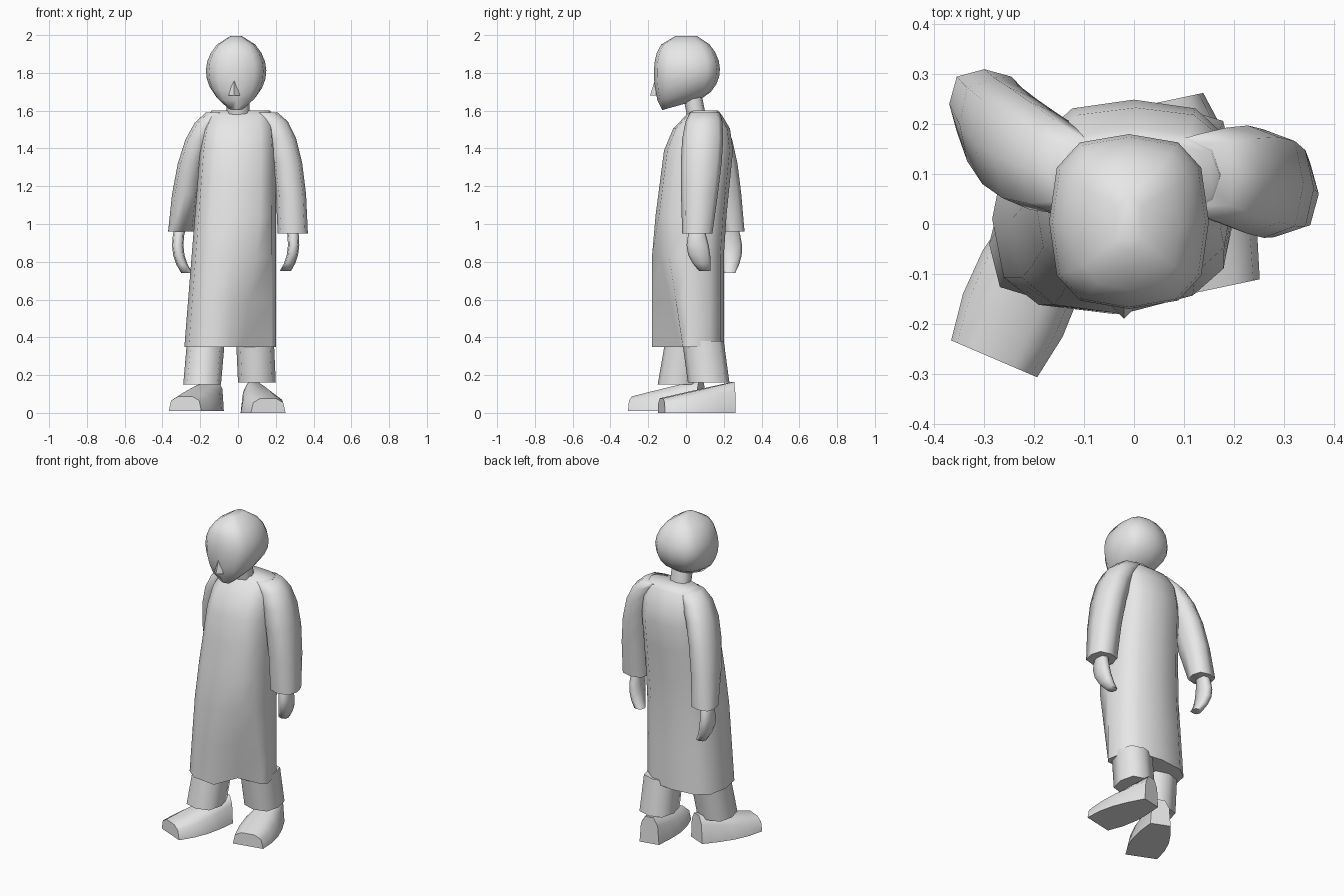
import bpy, bmesh, math
from math import sin, cos, pi
from mathutils import Vector

if "Cube" in bpy.data.objects:
    bpy.data.objects.remove(bpy.data.objects["Cube"])

colour = (0.8, 0.8, 0.8, 1)
grey = bpy.data.materials.new("plain_grey")
grey.use_nodes = True
grey.diffuse_color = colour
grey.node_tree.nodes["Principled BSDF"].inputs["Base Color"].default_value = colour


def skin(name, rings):
    """Join equal rings of points into one closed, softly shaded skin."""
    bm = bmesh.new()
    loops = [[bm.verts.new(point) for point in ring] for ring in rings]
    for low, high in zip(loops, loops[1:]):
        for i in range(len(low)):
            bm.faces.new((low[i - 1], low[i], high[i], high[i - 1]))
    bm.faces.new(loops[0])
    bm.faces.new(loops[-1])
    bmesh.ops.recalc_face_normals(bm, faces=bm.faces)
    mesh = bpy.data.meshes.new(name)
    bm.to_mesh(mesh)
    bm.free()
    mesh.materials.append(grey)
    obj = bpy.data.objects.new(name, mesh)
    bpy.context.collection.objects.link(obj)
    bpy.ops.object.select_all(action="DESELECT")
    obj.select_set(True)
    bpy.context.view_layer.objects.active = obj
    bpy.ops.object.shade_smooth_by_angle(angle=math.radians(75))


def squarish(value):
    """Push a sine or cosine outwards, so a circle becomes a rounded square."""
    return math.copysign(abs(value) ** 0.7, value)


def outline(z, right, left, front, back, tilt=0, sides=12):
    """Rounded outline filling the given extents; tilt lifts its back."""
    ring = []
    for i in range(sides):
        u, v = squarish(cos(2 * pi * i / sides)), squarish(sin(2 * pi * i / sides))
        ring.append(Vector(((right + left + (left - right) * u) / 2,
                            (front + back + (back - front) * v) / 2,
                            z + tilt * v)))
    return ring


def limb(name, low, top, bend=None, width=0.1, depth=0.1, swell=0, steps=5):
    """Rounded tube along a bent path, deeper in the middle by swell."""
    low, top = Vector(low), Vector(top)
    bend = Vector(bend) if bend else low.lerp(top, 0.5)
    rings = []
    for k in range(steps + 1):
        t = k / steps
        mid = low.lerp(bend, t).lerp(bend.lerp(top, t), t)
        reach = depth + swell * sin(pi * t)
        rings.append(outline(mid.z, mid.x - width, mid.x + width,
                             mid.y - reach, mid.y + reach, sides=8))
    skin(name, rings)


def shoe(name, heel, toe, base):
    """Low arch swept from heel to toe, widening and flattening forwards."""
    heel, toe = Vector(heel), Vector(toe)
    across = (toe - heel).orthogonal().normalized()
    rings = []
    for k in range(5):
        t = k / 4
        width, height = 0.06 + 0.05 * sin(2.4 * t), 0.17 - 0.09 * t
        arch = [pi * i / 5 for i in range(6)]
        rings.append([(*(heel.lerp(toe, t) + across * width * squarish(cos(a))),
                       base + height * squarish(max(0, sin(a)))) for a in arch])
    skin(name, rings)


# Long coat: flared hem, rounded shoulders, left front panel set back
rings = []
for k in range(9):
    z = 0.35 + 1.25 * sin(pi / 2 * k / 8)
    flare = 0.08 * max(0, 1.4 - z)
    chest = max(0, z - 0.9)
    shoulder = max(0, 5 * z - 7) ** 2
    ring = outline(z, 0.06 * shoulder - 0.2 - flare, 0.2 - 0.03 * shoulder,
                   0.13 * chest + 0.12 * shoulder - 0.18,
                   0.2 + 0.1 * chest - 0.1 * shoulder)
    # The crease runs between the two front panels and fades at the belly
    crease = max(0, 0.95 - z)
    ring[10].y += 0.22 * crease
    ring[10].x -= 0.15 * crease
    ring[11].y += 0.15 * crease
    rings.append(ring)
skin("coat", rings)

# Head: an egg with a flat face, a raised jaw at the back and a small nose
rings = []
for k in range(9):
    t = 0.03 + 0.96 * k / 8
    egg = sin(pi * t) ** 0.5
    rings.append(outline(1.62 + 0.38 * t, -0.16 * egg - 0.01, 0.16 * egg - 0.01,
                         0.03 - 0.2 * egg ** (0.2 + 0.3 * t), 0.03 + 0.15 * egg,
                         tilt=0.03 * (1 - t) ** 2))
skin("head", rings)
bpy.ops.mesh.primitive_cone_add(vertices=4, radius1=0.03, depth=0.1,
                                location=(-0.02, -0.16, 1.73))
bpy.context.object.name = "nose"
bpy.context.object.data.materials.append(grey)
limb("neck", (0, 0.06, 1.55), (0, 0.03, 1.7), width=0.06, depth=0.05, steps=2)

# Sleeves and hands, the right arm swung back
limb("left_sleeve", (0.29, 0.06, 0.95), (0.13, 0.1, 1.59), (0.28, 0.09, 1.52),
     width=0.08, depth=0.08, swell=0.03)
limb("right_sleeve", (-0.3, 0.24, 0.96), (-0.1, 0.1, 1.59), (-0.26, 0.13, 1.5),
     width=0.07, depth=0.07, swell=0.04)
limb("left_hand", (0.25, 0.1, 0.75), (0.28, 0.06, 1), (0.32, 0.05, 0.85),
     width=0.03, depth=0.03, swell=0.03)
limb("right_hand", (-0.27, 0.23, 0.74), (-0.3, 0.24, 1), (-0.35, 0.24, 0.85),
     width=0.03, depth=0.03, swell=0.03)

# Trouser legs and shoes, the right foot a step ahead
limb("right_trouser", (-0.19, -0.04, 0.15), (-0.17, 0, 0.38), depth=0.11, steps=2)
limb("left_trouser", (0.1, 0.12, 0.16), (0.09, 0.09, 0.38), depth=0.11, steps=2)
shoe("right_shoe", (-0.13, 0.08), (-0.28, -0.27), 0.01)
shoe("left_shoe", (0.08, 0.25), (0.16, -0.13), 0)
